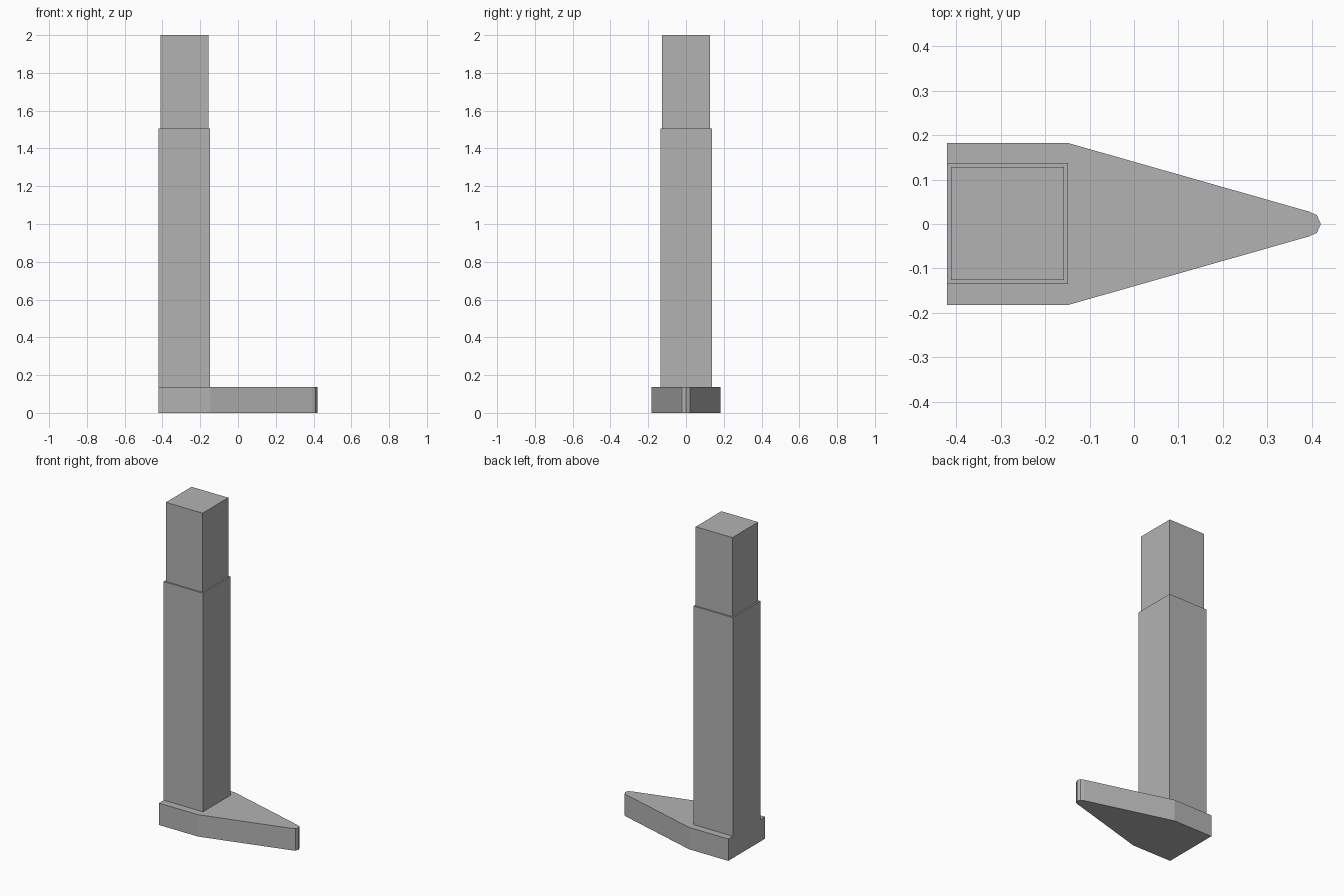
import bpy
import bmesh

cube = bpy.data.objects.get("Cube")
if cube:
    bpy.data.objects.remove(cube, do_unlink=True)

grey = bpy.data.materials.new("plain_grey")
grey.use_nodes = True
colour = (0.45, 0.45, 0.45, 1)
grey.diffuse_color = colour
grey.node_tree.nodes["Principled BSDF"].inputs["Base Color"].default_value = colour


def prism(name, outline, bottom, top):
    """Extrude a counter-clockwise outline from bottom to top."""
    bm = bmesh.new()
    face = bm.faces.new([bm.verts.new((x, y, bottom)) for x, y in outline])
    result = bmesh.ops.extrude_face_region(bm, geom=[face])
    for v in result["geom"]:
        if isinstance(v, bmesh.types.BMVert):
            v.co.z = top
    bmesh.ops.recalc_face_normals(bm, faces=bm.faces)
    mesh = bpy.data.meshes.new(name)
    bm.to_mesh(mesh)
    bm.free()
    mesh.materials.append(grey)
    obj = bpy.data.objects.new(name, mesh)
    bpy.context.collection.objects.link(obj)
    return obj


def rectangle(x0, x1, y0, y1):
    return [(x0, y0), (x1, y0), (x1, y1), (x0, y1)]


# Tapered foot with a small rounded tip, mirrored across y
side = [(-0.42, -0.182), (-0.148, -0.182), (0.393, -0.028), (0.411, -0.02)]
foot = side + [(0.42, 0)] + [(x, -y) for x, y in reversed(side)]
prism("foot", foot, 0, 0.137)

# Outer column and the narrower inner column sliding out of it
prism("outer_column", rectangle(-0.42, -0.148, -0.135, 0.137), 0.137, 1.505)
prism("inner_column", rectangle(-0.411, -0.157, -0.126, 0.128), 1.505, 2)
